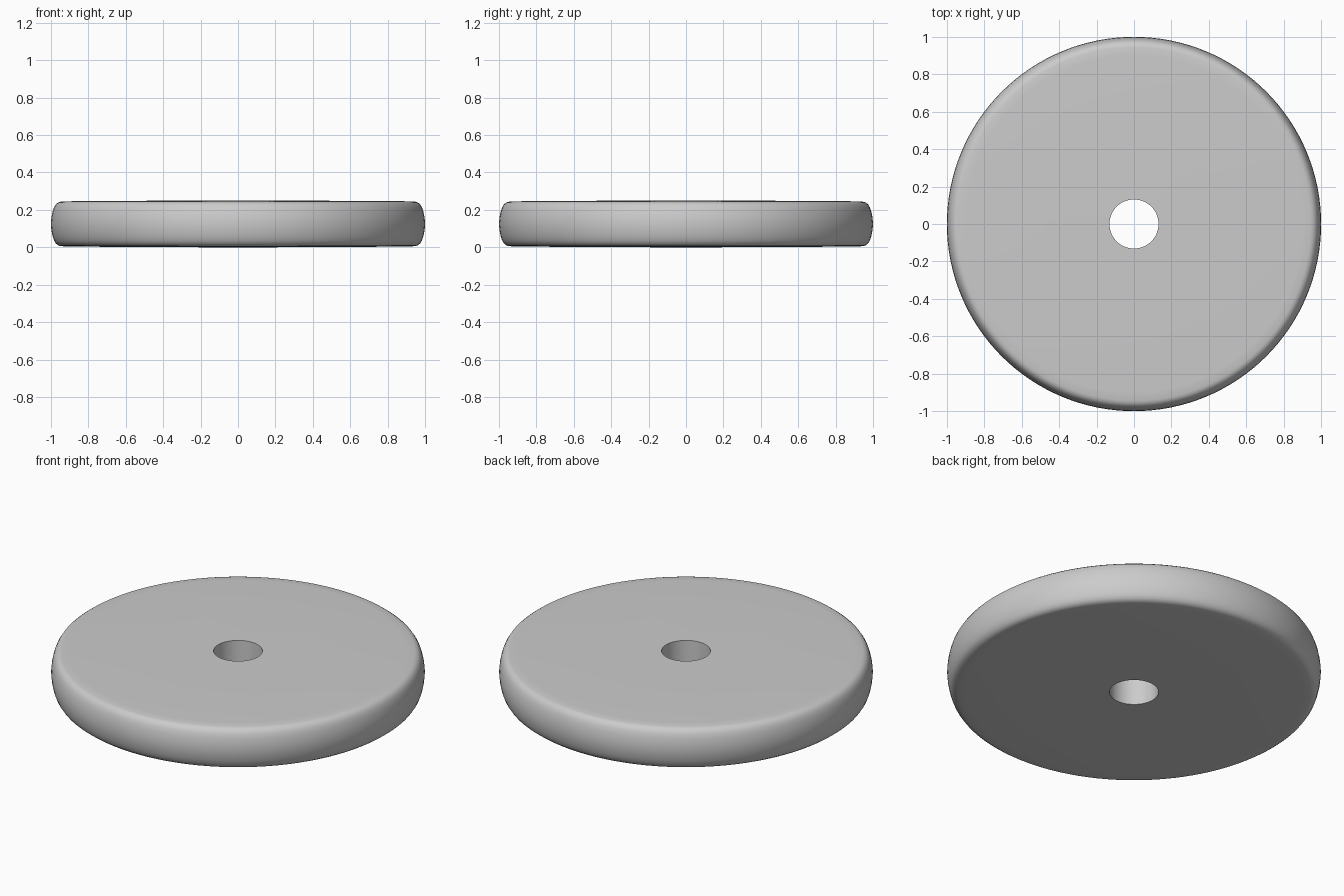
import bpy, bmesh, math

if "Cube" in bpy.data.objects:
    bpy.data.objects.remove(bpy.data.objects["Cube"])

# Half profile (radius, height) from the hole edge to the middle of the rim
MID = 0.125
half = [(0.131, 0.0), (0.45, 0.001), (0.90, 0.004), (0.945, 0.006), (0.96, 0.01),
        (0.973, 0.02), (0.983, 0.036), (0.991, 0.06), (0.997, 0.09), (1.0, MID)]
profile = half + [(r, 2 * MID - z) for r, z in reversed(half[:-1])]

# Disc with rounded rim and centre hole: closed profile lathed about z
SIDES = 128
bm = bmesh.new()
rings = []
for r, z in profile:
    rings.append([bm.verts.new((r * math.cos(2 * math.pi * i / SIDES),
                                r * math.sin(2 * math.pi * i / SIDES), z))
                  for i in range(SIDES)])
for a, b in zip(rings, rings[1:] + rings[:1]):
    for i in range(SIDES):
        j = (i + 1) % SIDES
        bm.faces.new((a[i], b[i], b[j], a[j]))
bmesh.ops.recalc_face_normals(bm, faces=bm.faces)

mesh = bpy.data.meshes.new("disc")
bm.to_mesh(mesh)
bm.free()
disc = bpy.data.objects.new("disc", mesh)
bpy.context.collection.objects.link(disc)

# Smooth rim, sharp hole edges
bpy.context.view_layer.objects.active = disc
disc.select_set(True)
bpy.ops.object.shade_smooth_by_angle(angle=math.radians(50))
